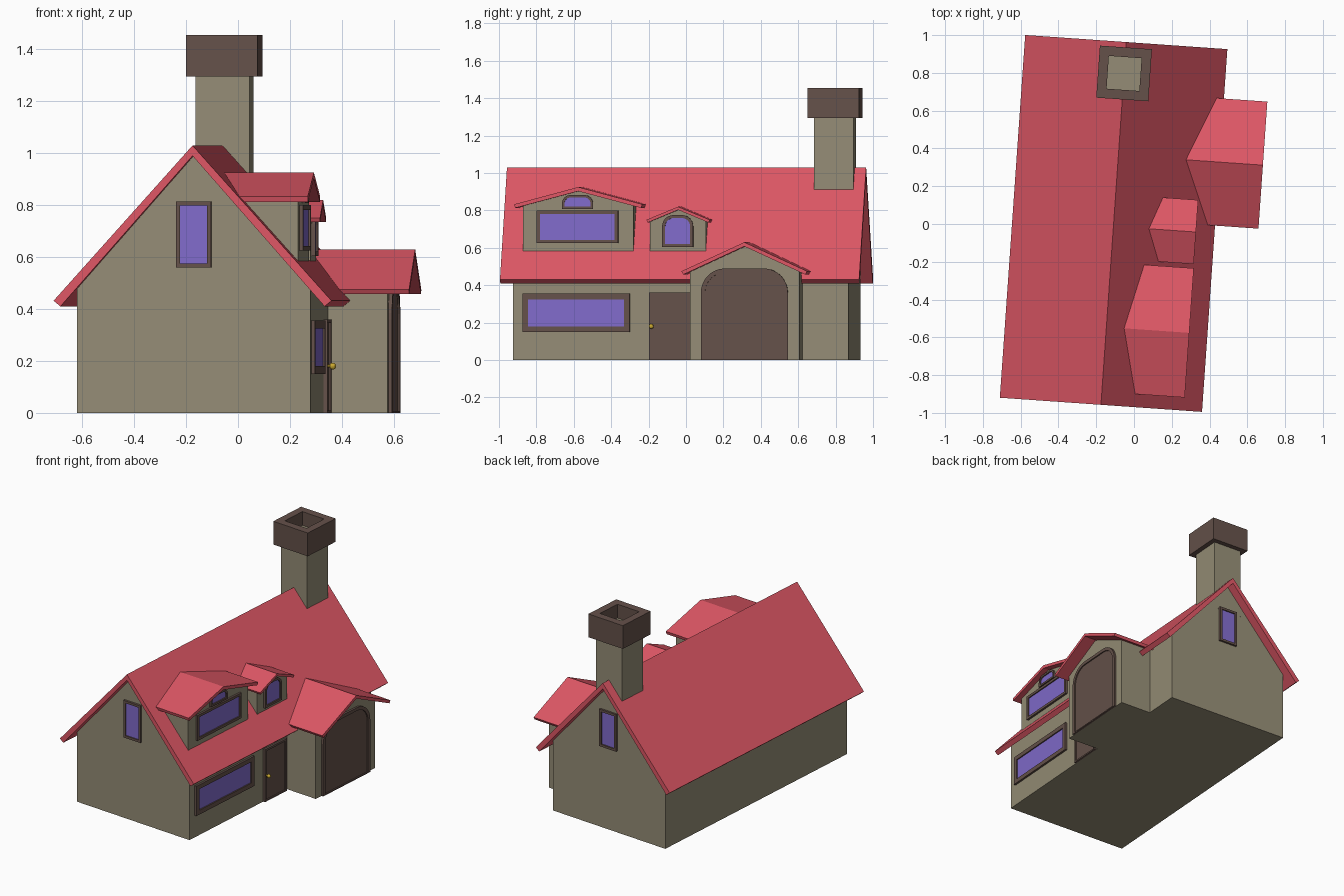
import bpy, bmesh
from math import sin, cos, pi, radians
from mathutils import Matrix, Vector

if "Cube" in bpy.data.objects:
    bpy.data.objects.remove(bpy.data.objects["Cube"])

# The whole house is turned a few degrees in plan
HOUSE = Matrix.Translation((-0.108, 0.003, 0)) @ Matrix.Rotation(radians(-4), 4, 'Z')
FRONT, SIDE, BACK = 0, 90, 180   # facing of a profile: -y, +x, +y


def material(name, rgb):
    m = bpy.data.materials.new(name)
    m.diffuse_color = (*rgb, 1)
    m.use_nodes = True
    m.node_tree.nodes["Principled BSDF"].inputs["Base Color"].default_value = m.diffuse_color
    return m


ROOF = material("roof_red", (0.73, 0.095, 0.13))
WALL = material("wall_stone", (0.30, 0.265, 0.18))
WOOD = material("wood_brown", (0.13, 0.083, 0.068))
GLASS = material("glass_violet", (0.22, 0.147, 0.60))
BRASS = material("brass", (0.60, 0.40, 0.03))


def finish(name, bm, mat):
    bmesh.ops.recalc_face_normals(bm, faces=bm.faces)
    me = bpy.data.meshes.new(name)
    bm.to_mesh(me)
    bm.free()
    me.materials.append(mat)
    ob = bpy.data.objects.new(name, me)
    bpy.context.collection.objects.link(ob)
    return ob


def loft(name, loops, mat, facing=FRONT, ring=False):
    """Bridge equal loops; cap the ends, or join last to first for a ring."""
    M = HOUSE @ Matrix.Rotation(radians(facing), 4, 'Z')
    bm = bmesh.new()
    rows = [[bm.verts.new(M @ Vector(p)) for p in loop] for loop in loops]
    n = len(rows[0])
    pairs = list(zip(rows, rows[1:])) + ([(rows[-1], rows[0])] if ring else [])
    for a, b in pairs:
        for i in range(n):
            j = (i + 1) % n
            bm.faces.new((a[i], a[j], b[j], b[i]))
    if not ring:
        bm.faces.new(rows[0])
        bm.faces.new(rows[-1])
    return finish(name, bm, mat)


def at_depth(profile, d, c=0):
    return [(p + c, -d, z) for p, z in profile]


def prism(name, profile, d0, d1, mat, facing=FRONT, c=0):
    return loft(name, [at_depth(profile, d0, c), at_depth(profile, d1, c)], mat, facing)


def gable_roof(name, half, eave, ridge, tip, inner_ridge, d0, d1, facing=FRONT, c=0):
    """tip = (half width, z) of the lower eave corner."""
    w, z = tip
    prism(name, [(-half, eave), (0, ridge), (half, eave), (w, z), (0, inner_ridge), (-w, z)],
          d0, d1, ROOF, facing, c)


def gable_wall(name, half, z0, z1, peak, d0, d1, facing=FRONT, c=0):
    prism(name, [(-half, z0), (half, z0), (half, z1), (0, peak), (-half, z1)],
          d0, d1, WALL, facing, c)


def opening(half, z0, z1, r):
    """Rectangle, with rounded top corners when r > 0."""
    if r <= 0:
        return [(-half, z0), (half, z0), (half, z1), (-half, z1)]
    pts = [(-half, z0), (half, z0)]
    for side, start in ((1, 0), (-1, pi / 2)):
        for i in range(9):
            a = start + i * pi / 16
            pts.append((side * (half - r) + r * cos(a), z1 - r + r * sin(a)))
    return pts


def framed(name, half, z0, z1, border, d, facing, c=0, r=0, fill=GLASS, bottom=None, deep=0.02):
    """Raised frame around a recessed panel on the wall at depth d."""
    b0 = border if bottom is None else bottom
    outer = opening(half, z0, z1, r)
    inner = opening(half - border, z0 + b0, z1 - border, r - border)
    loft(name + "_frame", [at_depth(outer, d - deep, c), at_depth(outer, d + 0.014, c),
                           at_depth(inner, d + 0.014, c), at_depth(inner, d - deep, c)],
         WOOD, facing, ring=True)
    prism(name + "_panel", inner, d - deep, d + 0.006, fill, facing, c)


def square(half, z, cy):
    return [(sx * half, cy + sy * half, z) for sx, sy in ((-1, -1), (1, -1), (1, 1), (-1, 1))]


# Main body and roof
gable_wall("main_walls", 0.451, 0, 0.477, 0.99, -0.90, 0.90)
gable_roof("main_roof", 0.5365, 0.432, 1.03, (0.51, 0.41), 0.99, -0.9625, 0.9625)

# Gable windows front and back
for label, facing in (("front", FRONT), ("back", BACK)):
    framed(label + "_gable_window", 0.068, 0.56, 0.815, 0.016, 0.90, facing)

# Long ground floor window, entrance door and knob
framed("ground_window", 0.2875, 0.15, 0.355, 0.03, 0.451, SIDE, -0.56)
framed("entrance_door", 0.11, 0, 0.36, 0.014, 0.451, SIDE, -0.06, fill=WOOD, bottom=0.01, deep=0.06)
bm = bmesh.new()
KNOB = HOUSE @ Matrix.Translation((0.485, -0.155, 0.18))
bmesh.ops.create_uvsphere(bm, u_segments=12, v_segments=8, radius=0.013, matrix=KNOB)
bmesh.ops.create_cone(bm, segments=10, radius1=0.006, radius2=0.006, depth=0.03, cap_ends=True,
                      matrix=KNOB @ Matrix.Translation((-0.015, 0, 0)) @ Matrix.Rotation(pi / 2, 4, 'Y'))
finish("door_knob", bm, BRASS)

# Garage wing with arched door
gable_wall("garage_walls", 0.293, 0, 0.473, 0.608, 0.40, 0.68, SIDE, 0.360)
gable_roof("garage_roof", 0.337, 0.475, 0.63, (0.327, 0.457), 0.608, 0.34, 0.767, SIDE, 0.363)
framed("garage_door", 0.233, 0, 0.49, 0.022, 0.68, SIDE, 0.358, r=0.13, fill=WOOD, bottom=0.008)

# Large dormer
gable_wall("large_dormer_walls", 0.296, 0.55, 0.826, 0.903, 0.15, 0.40, SIDE, -0.553)
gable_roof("large_dormer_roof", 0.343, 0.833, 0.925, (0.338, 0.813), 0.903, 0.08, 0.44, SIDE, -0.55)
framed("large_dormer_window", 0.218, 0.625, 0.80, 0.018, 0.40, SIDE, -0.556)
framed("large_dormer_top_window", 0.083, 0.808, 0.882, 0.013, 0.40, SIDE, -0.556, r=0.045)

# Small dormer
gable_wall("small_dormer_walls", 0.149, 0.55, 0.742, 0.803, 0.22, 0.40, SIDE, -0.018)
gable_roof("small_dormer_roof", 0.17, 0.75, 0.82, (0.163, 0.735), 0.803, 0.17, 0.438, SIDE, -0.015)
framed("small_dormer_window", 0.083, 0.605, 0.775, 0.016, 0.40, SIDE, -0.019, r=0.06)

# Chimney shaft and hollow cap
CY = 0.796
loft("chimney_shaft", [square(0.105, 0.80, CY), square(0.105, 1.36, CY)], WALL)
loft("chimney_cap", [square(0.138, 1.295, CY), square(0.138, 1.455, CY),
                     square(0.087, 1.455, CY), square(0.087, 1.295, CY)], WOOD, ring=True)
